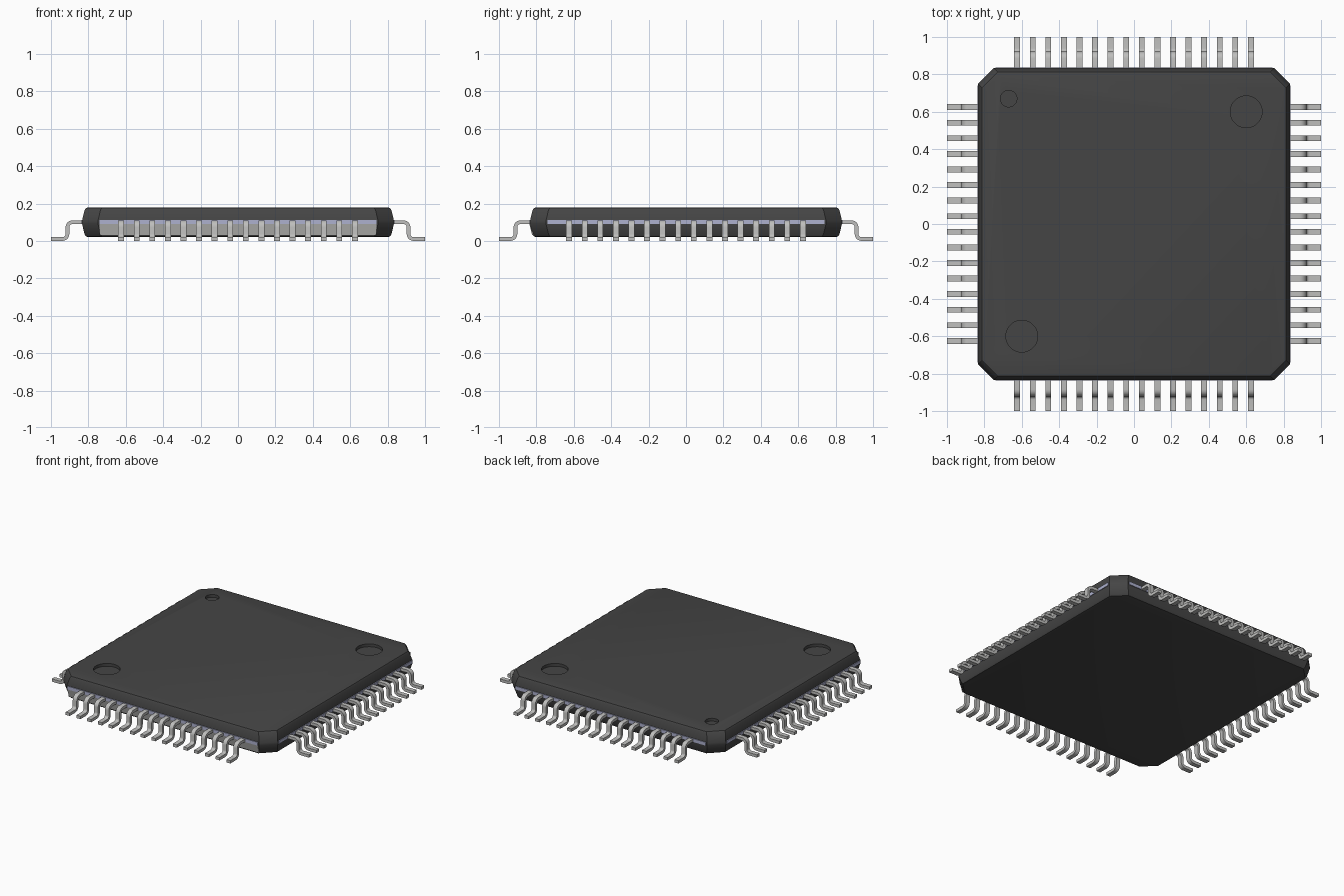
import bpy, bmesh, math
from mathutils import Matrix, Vector

cube = bpy.data.objects.get("Cube")
if cube:
    bpy.data.objects.remove(cube, do_unlink=True)


def material(name, rgb, metallic=0.0):
    m = bpy.data.materials.new(name)
    m.use_nodes = True
    m.diffuse_color = (*rgb, 1)
    bsdf = m.node_tree.nodes["Principled BSDF"]
    bsdf.inputs["Base Color"].default_value = (*rgb, 1)
    bsdf.inputs["Roughness"].default_value = 0.6
    return m


CASE = material("charcoal plastic", (0.06, 0.06, 0.06))
METAL = material("pin metal", (0.52, 0.52, 0.51))
STRIP = material("lavender metal", (0.42, 0.44, 0.62))
PANEL = material("pale grey", (0.48, 0.48, 0.47))


def finish(name, bm, mat, angle=35):
    bmesh.ops.recalc_face_normals(bm, faces=bm.faces)
    me = bpy.data.meshes.new(name)
    bm.to_mesh(me)
    bm.free()
    me.materials.append(mat)
    me.shade_smooth()
    me.set_sharp_from_angle(angle=math.radians(angle))
    ob = bpy.data.objects.new(name, me)
    bpy.context.collection.objects.link(ob)
    return ob


def extrude_profile(bm, profile, centre, width, turn):
    """Closed (outward, height) profile extruded along one side of the case."""
    rot = Matrix.Rotation(turn * math.pi / 2, 3, 'Z')
    a, b = [[bm.verts.new(rot @ Vector((u, centre + s * width / 2, z)))
             for u, z in profile] for s in (-1, 1)]
    n = len(profile)
    bm.faces.new(a)
    bm.faces.new(b[::-1])
    for i in range(n):
        j = (i + 1) % n
        bm.faces.new((a[i], b[i], b[j], a[j]))


# Case: stacked octagons with softened top and bottom rims
CUT = 0.085
bm = bmesh.new()
rings = []
for h, z in ((0.800, 0.02), (0.813, 0.024), (0.820, 0.035), (0.834, 0.092),
             (0.834, 0.108), (0.820, 0.165), (0.813, 0.176), (0.800, 0.18)):
    c = h - CUT
    outline = ((h, -c), (h, c), (c, h), (-c, h), (-h, c), (-h, -c), (-c, -h), (c, -h))
    rings.append([bm.verts.new((x, y, z)) for x, y in outline])
for lo, hi in zip(rings, rings[1:]):
    for i in range(8):
        j = (i + 1) % 8
        bm.faces.new((lo[i], lo[j], hi[j], hi[i]))
bm.faces.new(rings[0][::-1])
bm.faces.new(rings[-1])
case = finish("case", bm, CASE)

# Shallow round dimples cut into the top
bm = bmesh.new()
for x, y, r in ((-0.6, -0.6, 0.085), (0.6, 0.6, 0.085), (-0.67, 0.67, 0.044)):
    bmesh.ops.create_cone(bm, cap_ends=True, segments=40, radius1=r, radius2=r,
                          depth=0.1, matrix=Matrix.Translation((x, y, 0.21)))
cutter = finish("dimple_cutter", bm, CASE)
cutter.hide_render = True
cutter.hide_viewport = True
mod = case.modifiers.new("dimples", 'BOOLEAN')
mod.operation = 'DIFFERENCE'
mod.solver = 'EXACT'
mod.object = cutter
bpy.context.view_layer.update()
cut_mesh = bpy.data.meshes.new_from_object(
    case.evaluated_get(bpy.context.evaluated_depsgraph_get()))
case.modifiers.clear()
case.data = cut_mesh
bpy.data.objects.remove(cutter, do_unlink=True)
cut_mesh.shade_smooth()
cut_mesh.set_sharp_from_angle(angle=math.radians(35))

# Gull-wing pin outline: centre line with two bends, offset to both sides
R, HALF, STEPS = 0.027, 0.01, 6
line = [(0.79, 0.10, math.pi / 2)]
for i in range(STEPS + 1):
    a = math.pi / 2 * (1 - i / STEPS)
    line.append((0.885 + R * math.cos(a), 0.073 + R * math.sin(a), a))
for i in range(STEPS + 1):
    a = math.pi / 2 * i / STEPS
    line.append((0.939 - R * math.cos(a), 0.037 - R * math.sin(a), a))
line.append((1.0, 0.01, math.pi / 2))


def offset(d):
    return [(u + d * math.cos(a), z + d * math.sin(a)) for u, z, a in line]


pin = offset(HALF) + offset(-HALF)[::-1]

# Pins and thin seam strip on each side
PINS, PITCH = 16, 0.0833
strip = ((0.828, 0.09), (0.838, 0.09), (0.838, 0.113), (0.828, 0.113))
for turn, side in enumerate(("left", "back", "right", "front")):
    bm = bmesh.new()
    for i in range(PINS):
        extrude_profile(bm, pin, (i - (PINS - 1) / 2) * PITCH, 0.031, turn)
    finish(side + "_pins", bm, METAL)
    bm = bmesh.new()
    extrude_profile(bm, strip, 0, 1.48, turn)
    finish(side + "_seam_strip", bm, STRIP)

# Pale panel lying on the lower slope of the front side
bm = bmesh.new()
extrude_profile(bm, ((0.816, 0.033), (0.823, 0.033), (0.837, 0.09), (0.830, 0.09)),
                0, 1.48, 3)
finish("front_lower_panel", bm, PANEL)
